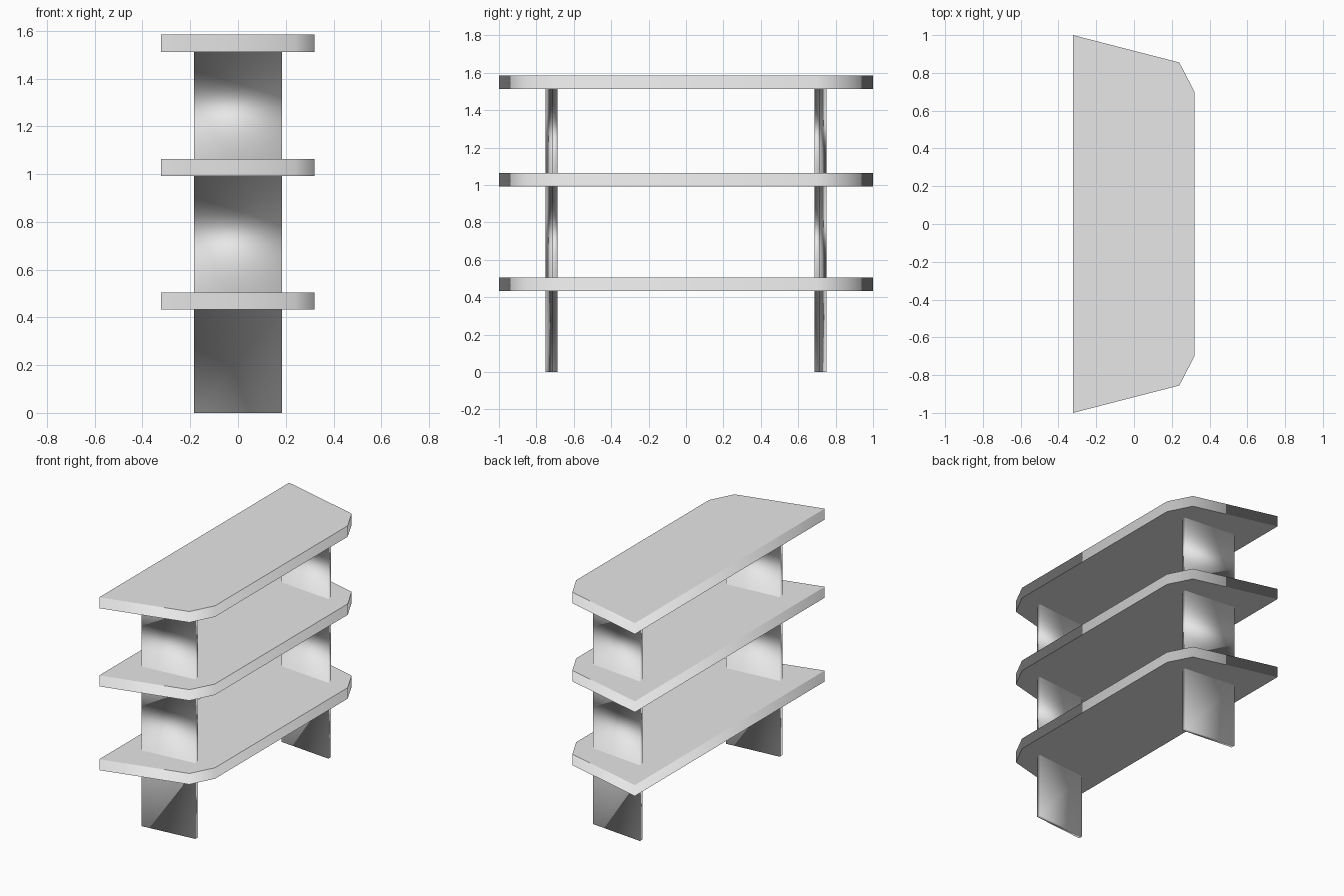
import bpy
import bmesh

cube = bpy.data.objects.get("Cube")
if cube:
    bpy.data.objects.remove(cube)

grey = bpy.data.materials.new("light_grey")
grey.use_nodes = True
colour = (0.8, 0.8, 0.8, 1)
grey.diffuse_color = colour
grey.node_tree.nodes["Principled BSDF"].inputs["Base Color"].default_value = colour

THICK = 0.073
SHELF_Z = [0.432, 0.991, 1.512]  # undersides


def finish(bm, name):
    """Turn the bmesh into a softly shaded grey object."""
    mesh = bpy.data.meshes.new(name)
    bm.to_mesh(mesh)
    bm.free()
    mesh.materials.append(grey)
    mesh.shade_smooth()
    obj = bpy.data.objects.new(name, mesh)
    bpy.context.collection.objects.link(obj)
    return obj


def bridge(bm, low, high):
    """Join two rings of equal size with quads."""
    n = len(low)
    for i in range(n):
        j = (i + 1) % n
        bm.faces.new((low[i], low[j], high[j], high[i]))


def ring(bm, points, z):
    return [bm.verts.new((x, y, z)) for x, y in points]


# Shelf boards: chamfered outline with a softened rim on top and underside
half = [(-0.323, -1), (0.24, -0.855), (0.32, -0.7)]
outline = half + [(x, -y) for x, y in reversed(half)]


def shelf(name, z):
    bm = bmesh.new()
    low, high = ring(bm, outline, z), ring(bm, outline, z + THICK)
    bridge(bm, low, high)
    caps = [bm.faces.new(reversed(low)), bm.faces.new(high)]
    bmesh.ops.inset_region(bm, faces=caps, thickness=0.09, use_even_offset=True)
    finish(bm, name)


for name, z in zip(("lower_shelf", "middle_shelf", "top_shelf"), SHELF_Z):
    shelf(name, z)


# Slanted upright panels: one section per gap, with flanges sunk into the shelves
def upright(name, side):
    section = [(-0.185, -0.75), (0.185, -0.714), (0.185, -0.688), (-0.185, -0.722)]
    flange = [(x * 1.2, y + (-0.03 if i < 2 else 0.03))
              for i, (x, y) in enumerate(section)]
    if side > 0:
        section = [(x, -y) for x, y in reversed(section)]
        flange = [(x, -y) for x, y in reversed(flange)]
    bm = bmesh.new()
    sink = 0.008
    bottoms = [0] + [z + THICK - sink for z in SHELF_Z[:-1]]
    for bottom, top in zip(bottoms, SHELF_Z):
        low, high = ring(bm, section, bottom), ring(bm, section, top + sink)
        bridge(bm, low, high)
        bridge(bm, high, ring(bm, flange, top + sink))
        if bottom:
            bridge(bm, ring(bm, flange, bottom), low)
        else:
            bm.faces.new(reversed(low))
    finish(bm, name)


upright("front_upright", -1)
upright("back_upright", 1)
